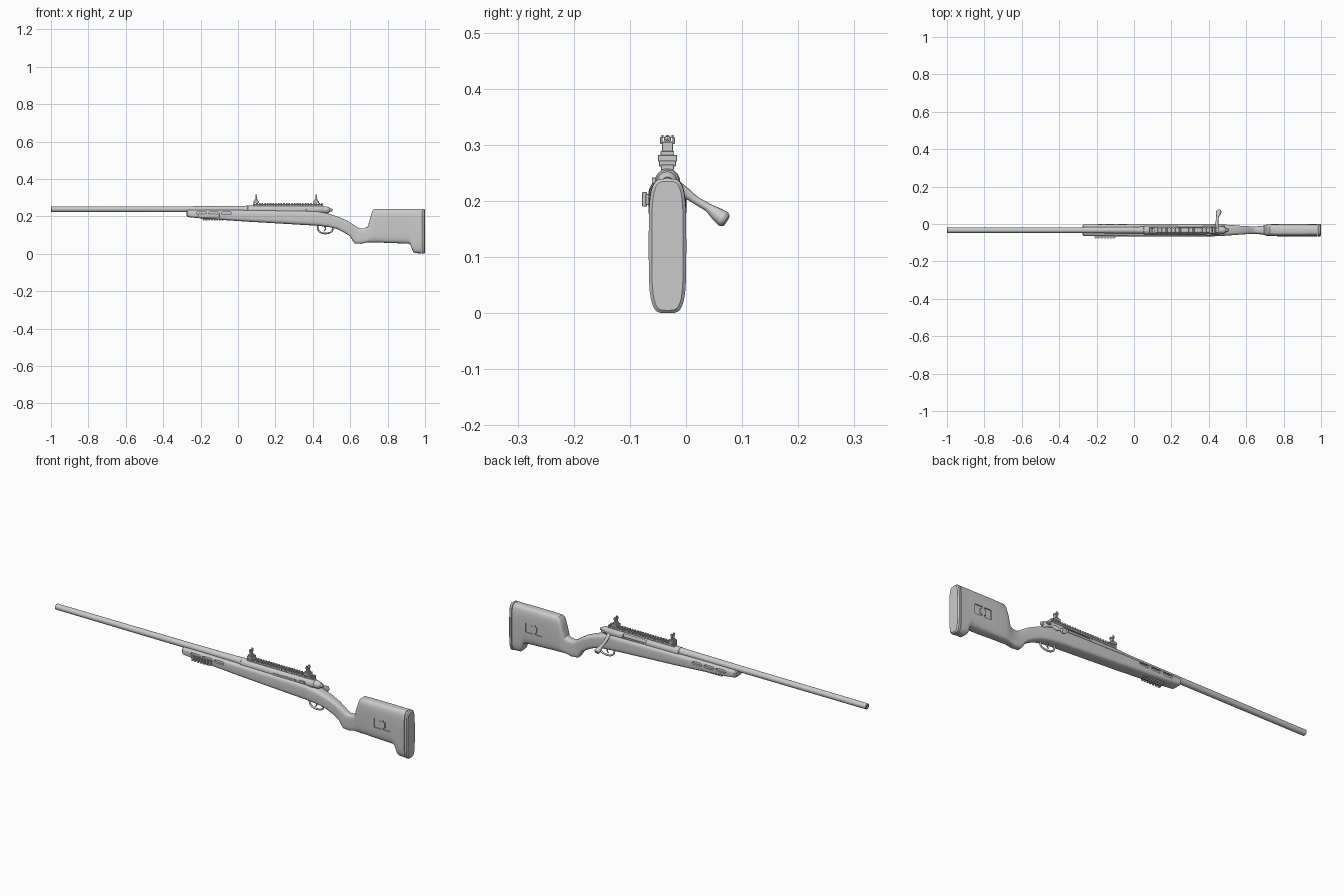
import bpy, bmesh, math
from mathutils import Matrix, Vector

if "Cube" in bpy.data.objects:
    bpy.data.objects.remove(bpy.data.objects["Cube"])

CY = -0.033  # centre plane of the rifle


def finish(name, bm, angle=35):
    bmesh.ops.recalc_face_normals(bm, faces=bm.faces[:])
    me = bpy.data.meshes.new(name)
    bm.to_mesh(me)
    bm.free()
    ob = bpy.data.objects.new(name, me)
    bpy.context.collection.objects.link(ob)
    smooth(ob, angle)
    return ob


def smooth(ob, angle=35):
    bpy.ops.object.select_all(action='DESELECT')
    ob.select_set(True)
    bpy.context.view_layer.objects.active = ob
    bpy.ops.object.shade_smooth_by_angle(angle=math.radians(angle))


def skin(bm, rings):
    rows = [[bm.verts.new(p) for p in r] for r in rings]
    n = len(rows[0])
    for a, b in zip(rows, rows[1:]):
        for i in range(n):
            bm.faces.new((a[i], a[(i + 1) % n], b[(i + 1) % n], b[i]))
    bm.faces.new(rows[0])
    bm.faces.new(rows[-1])


def loft(name, stations, power, n=40):
    # station: bottom x, bottom z, top x, top z, half width
    rings = []
    for xb, zb, xt, zt, hw in stations:
        ring = []
        for i in range(n):
            t = 2 * math.pi * i / n
            c, s = math.cos(t), math.sin(t)
            u = math.copysign(abs(c) ** (2 / power), c)
            v = (math.copysign(abs(s) ** (2 / power), s) + 1) / 2
            ring.append((xb + (xt - xb) * v, CY + hw * u, zb + (zt - zb) * v))
        rings.append(ring)
    bm = bmesh.new()
    skin(bm, rings)
    return finish(name, bm)


def lathe(name, profile, z, n=32):
    bm = bmesh.new()
    skin(bm, [[(x, CY + r * math.cos(2 * math.pi * i / n), z + r * math.sin(2 * math.pi * i / n))
               for i in range(n)] for x, r in profile])
    return finish(name, bm)


def prism(name, pts, y0, y1):
    bm = bmesh.new()
    skin(bm, [[(x, y, z) for x, z in pts] for y in (y0, y1)])
    return finish(name, bm)


def boxes(name, parts, origin, roll=0, bevel=0.0008):
    bm = bmesh.new()
    for c, s in parts:
        bmesh.ops.create_cube(bm, size=1, matrix=Matrix.Translation(c) @ Matrix.Diagonal((*s, 1)))
    bmesh.ops.bevel(bm, geom=bm.edges[:], offset=bevel, segments=1, affect='EDGES')
    bm.transform(Matrix.Translation(origin) @ Matrix.Rotation(math.radians(roll), 4, 'X'))
    return finish(name, bm, 30)


def rail(name, x0, x1, teeth, width, height, y, z, roll=0):
    length = x1 - x0
    step = length / teeth
    parts = [((length / 2, 0, height * .3), (length, width * .75, height * .6))]
    parts += [((step * (i + .5), 0, height * .7), (step * .58, width, height * .6)) for i in range(teeth)]
    return boxes(name, parts, (x0, y, z), roll)


def tube(name, pts, radii, cyclic=False, kind='BEZIER'):
    cu = bpy.data.curves.new(name, 'CURVE')
    cu.dimensions = '3D'
    cu.bevel_depth = 1
    cu.bevel_resolution = 4
    cu.resolution_u = 6
    cu.use_fill_caps = True
    sp = cu.splines.new('BEZIER')
    sp.bezier_points.add(len(pts) - 1)
    for bp, p, r in zip(sp.bezier_points, pts, radii):
        bp.co, bp.radius = p, r
        bp.handle_left_type = bp.handle_right_type = 'AUTO'
    sp.use_cyclic_u = cyclic
    ob = bpy.data.objects.new(name, cu)
    bpy.context.collection.objects.link(ob)
    bpy.ops.object.select_all(action='DESELECT')
    ob.select_set(True)
    bpy.context.view_layer.objects.active = ob
    bpy.ops.object.convert(target='MESH')
    smooth(bpy.context.object, 50)


def cut(target, cutter):
    m = target.modifiers.new('cut', 'BOOLEAN')
    m.operation, m.solver, m.object = 'DIFFERENCE', 'EXACT', cutter
    bpy.context.view_layer.objects.active = target
    bpy.ops.object.modifier_apply(modifier=m.name)
    bpy.data.objects.remove(cutter)


def capsule(x0, x1, z0, z1, n=8):
    r = (z1 - z0) / 2
    z = z0 + r
    return [(cx + r * math.cos(a0 + math.pi * i / n), z + r * math.sin(a0 + math.pi * i / n))
            for cx, a0 in ((x1 - r, -math.pi / 2), (x0 + r, math.pi / 2)) for i in range(n + 1)]


# stock: forend, wrist, grip and butt
stock = loft('stock', [
    (-.276, .203, -.276, .227, .024), (-.268, .196, -.270, .233, .030),
    (-.18, .187, -.18, .234, .032), (.06, .171, .06, .233, .034),
    (.25, .160, .25, .231, .034), (.42, .150, .42, .228, .033),
    (.485, .143, .485, .214, .030), (.53, .132, .54, .196, .026),
    (.565, .115, .585, .176, .023), (.60, .092, .618, .155, .021),
    (.613, .070, .636, .142, .020), (.624, .056, .652, .135, .020),
    (.66, .053, .672, .136, .021), (.69, .061, .694, .146, .024),
    (.712, .061, .708, .195, .030), (.73, .060, .719, .230, .031),
    (.75, .060, .728, .239, .032), (.80, .058, .78, .240, .033),
    (.91, .054, .90, .240, .033), (.922, .048, .915, .240, .033),
    (.935, .012, .935, .240, .033), (.945, .003, .945, .240, .033),
    (.982, .002, .982, .240, .033)], 4)
loft('butt_pad', [(.984, .004, .984, .238, .031), (.985, 0, .985, .240, .0335),
                  (.995, 0, .995, .240, .0335), (1, .005, 1, .235, .028)], 4)

# recesses on both sides: forend vents and butt sockets
bracket = [(.812, .168), (.852, .168), (.852, .158), (.843, .158),
           (.843, .130), (.852, .130), (.852, .120), (.812, .120)]
for s in (-1, 1):
    for x in (-.222, -.155, -.088):
        cut(stock, prism('vent_cutter', capsule(x, x + .054, .209, .224), CY + s * .022, CY + s * .06))
    cut(stock, prism('socket_cutter', bracket, CY + s * .028, CY + s * .06))
    cut(stock, prism('socket_cutter', [(1.716 - x, z) for x, z in bracket], CY + s * .028, CY + s * .06))
smooth(stock, 30)

# barrel with a bored muzzle
lathe('barrel', [(-.93, .006), (-1, .006), (-1, .0125), (-.998, .0145), (-.3, .0155),
                 (.0, .0175), (.06, .019), (.07, .019)], .238)

# receiver with ejection port, bolt inside and rear shroud
receiver = lathe('receiver', [(.05, .020), (.053, .0225), (.455, .0225), (.46, .020)], .235)
cut(receiver, prism('port_cutter', [(.235, .231), (.365, .231), (.365, .250), (.235, .250)], CY + .008, .03))
smooth(receiver, 30)
lathe('bolt_body', [(.10, .014), (.45, .014)], .237)
lathe('bolt_shroud', [(.455, .0185), (.475, .0185), (.487, .015), (.492, .009), (.502, .008), (.504, .005)], .234)
boxes('receiver_side_strip', [((0, 0, 0), (.13, .006, .010))], (.30, CY - .022, .234))
boxes('bolt_release', [((0, 0, 0), (.03, .008, .012))], (.40, CY - .024, .236))
boxes('safety_lever', [((0, 0, 0), (.022, .008, .006))], (.475, CY + .020, .232), -25)

# bolt handle with flared knob
tube('bolt_handle', [(.445, CY + .010, .232), (.443, -.002, .216), (.444, .018, .201),
                     (.447, .040, .188), (.451, .056, .176), (.454, .067, .168), (.455, .072, .165)],
     [.010, .009, .007, .0075, .0125, .0145, .011])

# trigger guard and trigger
tube('trigger_guard', [(.425, CY, .150), (.432, CY, .122), (.450, CY, .111), (.485, CY, .111),
                       (.502, CY, .120), (.507, CY, .142)], [.0045] * 6)
tube('trigger', [(.462, CY, .150), (.468, CY, .135), (.460, CY, .119)], [.004, .0035, .0025])

# accessory rails
rail('top_rail', .08, .455, 26, .030, .017, CY, .255)
rail('bottom_rail', -.19, -.075, 8, .026, .013, CY, .190, 180)
rail('side_rail', -.212, -.10, 7, .026, .014, CY - .031, .203, 90)

# flip-up sights
for name, x in (('front_sight', .098), ('rear_sight', .418)):
    parts = [((0, 0, .006), (.028, .034, .012)), ((0, 0, .015), (.020, .024, .008)),
             ((0, 0, .026), (.009, .019, .018))]
    for s in (-1, 1):
        parts += [((0, s * .011, .038), (.009, .004, .012)), ((0, s * .009, .045), (.008, .004, .006))]
    parts.append(((0, 0, .034), (.008, .022, .004)))
    if name == 'front_sight':
        parts.append(((0, 0, .039), (.003, .003, .009)))
    boxes(name, parts, (x, CY, .270))
ring = [(.418, CY + .005 * math.cos(a * math.pi / 4), .311 + .005 * math.sin(a * math.pi / 4)) for a in range(8)]
tube('rear_aperture', ring, [.0015] * 8, True)
